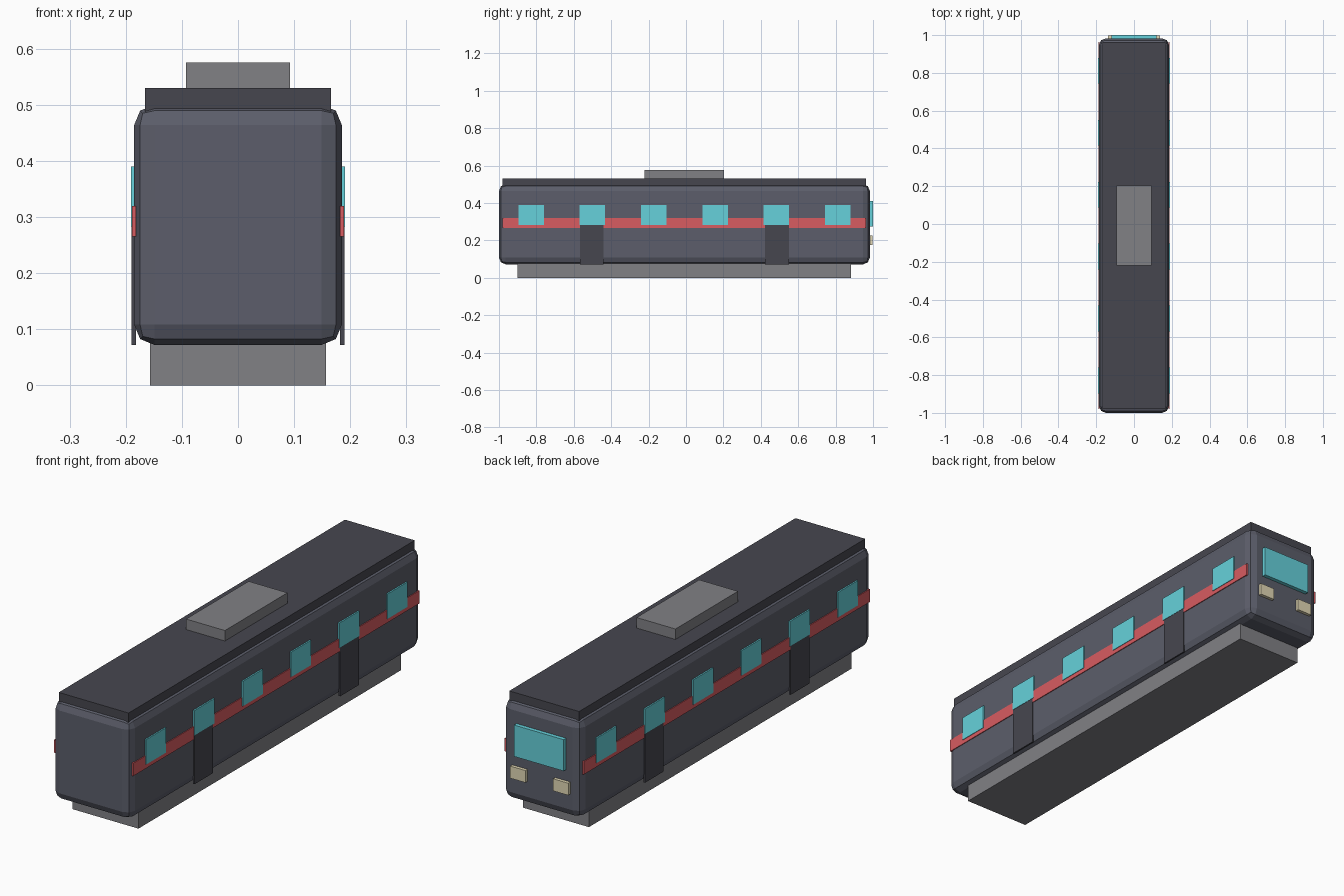
import bpy

if "Cube" in bpy.data.objects:
    bpy.data.objects.remove(bpy.data.objects["Cube"])

CY = -0.0085          # lengthwise centre of the carriage
END = 0.983           # y of the cab face


def material(name, rgb):
    mat = bpy.data.materials.new(name)
    mat.diffuse_color = (*[(c / 255) ** 2.2 for c in rgb], 1)
    mat.use_nodes = True
    mat.node_tree.nodes["Principled BSDF"].inputs["Base Color"].default_value = mat.diffuse_color
    return mat


SHELL = material("shell_slate", (92, 94, 106))
DARK = material("dark_grey", (72, 72, 80))
GREY = material("mid_grey", (128, 128, 132))
RED = material("stripe_red", (215, 92, 97))
GLASS = material("glass_cyan", (102, 208, 218))
LAMP = material("lamp_cream", (225, 215, 180))


def box(name, x, y, z, mat, bevel=0):
    """Box from (min, max) ranges on each axis."""
    bpy.ops.mesh.primitive_cube_add(size=1, location=[sum(r) / 2 for r in (x, y, z)])
    ob = bpy.context.object
    ob.name = name
    ob.scale = [r[1] - r[0] for r in (x, y, z)]
    bpy.ops.object.transform_apply(location=False, rotation=False, scale=True)
    ob.data.materials.append(mat)
    if bevel:
        mod = ob.modifiers.new("rounded_edges", 'BEVEL')
        mod.width = bevel
        mod.segments = 2
    return ob


def around(centre, half):
    return (centre - half, centre + half)


# Main shell, underframe, roof and roof unit
box("body_shell", around(0, 0.185), (-1, END), (0.072, 0.5), SHELL, 0.036)
box("underframe", around(0, 0.157), around(CY, 0.892), (0, 0.09), GREY)
box("roof", around(0, 0.166), around(CY, 0.972), (0.485, 0.53), DARK)
box("roof_unit", around(0, 0.0925), around(CY, 0.2125), (0.525, 0.575), GREY)

# Side details, mirrored left and right
for side, s in (("left", -1), ("right", 1)):
    def layer(outer):
        return tuple(sorted((s * 0.182, s * outer)))

    box(f"{side}_stripe", layer(0.1885), around(CY, 0.972), (0.265, 0.32), RED)
    for i in range(6):
        y = CY + (i - 2.5) * 0.328
        box(f"{side}_window_{i + 1}", layer(0.191), around(y, 0.068), (0.283, 0.39), GLASS)
    for i, y in enumerate((CY - 0.495, CY + 0.495)):
        box(f"{side}_door_{i + 1}", layer(0.1897), around(y, 0.063), (0.072, 0.33), DARK)
    # Headlamps on the cab end
    box(f"{side}_headlamp", around(s * 0.102, 0.036), (END - 0.01, 0.997), (0.175, 0.227), LAMP)

# Windscreen on the cab end
box("windscreen", around(0, 0.118), (END - 0.01, 1.0), (0.275, 0.41), GLASS)
